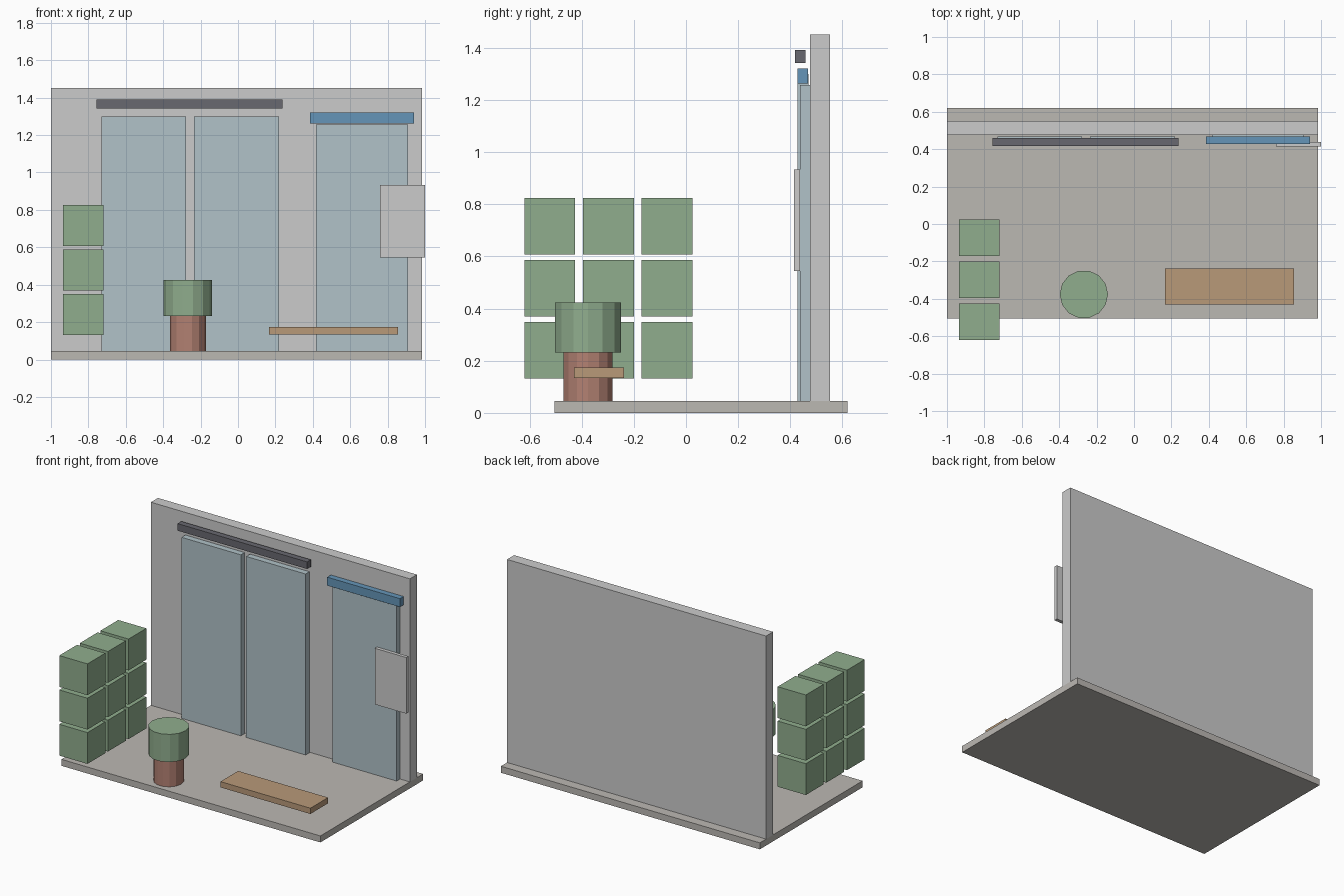
import bpy, math

if "Cube" in bpy.data.objects:
    bpy.data.objects.remove(bpy.data.objects["Cube"])


def material(name, rgb):
    m = bpy.data.materials.new(name)
    m.diffuse_color = (*rgb, 1)
    m.use_nodes = True
    m.node_tree.nodes["Principled BSDF"].inputs["Base Color"].default_value = m.diffuse_color
    return m


GREEN = material("leaf_green", (0.28, 0.42, 0.27))
CLAY = material("clay", (0.45, 0.22, 0.17))
WOOD = material("wood", (0.48, 0.32, 0.19))
GLASS = material("pale_glass", (0.44, 0.54, 0.58))
BLUE = material("blue", (0.13, 0.30, 0.48))
DARK = material("dark_metal", (0.14, 0.14, 0.16))
STONE = material("floor_stone", (0.50, 0.48, 0.45))


def finish(obj, name, mat):
    obj.name = name
    if mat:
        obj.data.materials.append(mat)
    return obj


def box(name, x, y, z, mat=None):
    """Box from (min, max) ranges on each axis."""
    bpy.ops.mesh.primitive_cube_add(size=1, location=[sum(r) / 2 for r in (x, y, z)])
    obj = bpy.context.object
    obj.scale = [r[1] - r[0] for r in (x, y, z)]
    bpy.ops.object.transform_apply(location=False, rotation=False, scale=True)
    return finish(obj, name, mat)


def drum(name, radius, z, mat, centre=(-0.268, -0.376), sides=14):
    """Faceted cylinder with a corner on the x axis."""
    bpy.ops.mesh.primitive_cylinder_add(
        vertices=sides, radius=radius, depth=z[1] - z[0],
        location=(*centre, sum(z) / 2), rotation=(0, 0, math.pi / 2))
    return finish(bpy.context.object, name, mat)


# Floor slab and back wall
box("floor", (-1, 0.985), (-0.505, 0.62), (0, 0.045), STONE)
box("back_wall", (-1, 0.985), (0.475, 0.552), (0.045, 1.452))

# Pair of sliding doors under a dark track
for side, x in (("left", (-0.731, -0.277)), ("right", (-0.236, 0.219))):
    box(f"sliding_door_{side}", x, (0.427, 0.469), (0.045, 1.299), GLASS)
box("door_track", (-0.756, 0.237), (0.418, 0.459), (1.342, 1.391), DARK)

# Single window with blue header, and the sign board beside it
box("side_window", (0.416, 0.91), (0.438, 0.475), (0.045, 1.257), GLASS)
box("window_header", (0.384, 0.942), (0.428, 0.468), (1.263, 1.321), BLUE)
box("wall_panel", (0.759, 1.0), (0.414, 0.438), (0.545, 0.934))

# Grid of stacked green crates
for row in range(3):
    for col in range(3):
        y, z = -0.62 + 0.225 * col, 0.132 + 0.238 * row
        box(f"crate_{row}_{col}", (-0.936, -0.72), (y, y + 0.195), (z, z + 0.217), GREEN)

# Potted shrub
drum("pot", 0.096, (0.045, 0.232), CLAY)
drum("shrub", 0.129, (0.232, 0.424), GREEN)

# Low bench plank
box("bench_seat", (0.167, 0.856), (-0.43, -0.237), (0.134, 0.174), WOOD)
